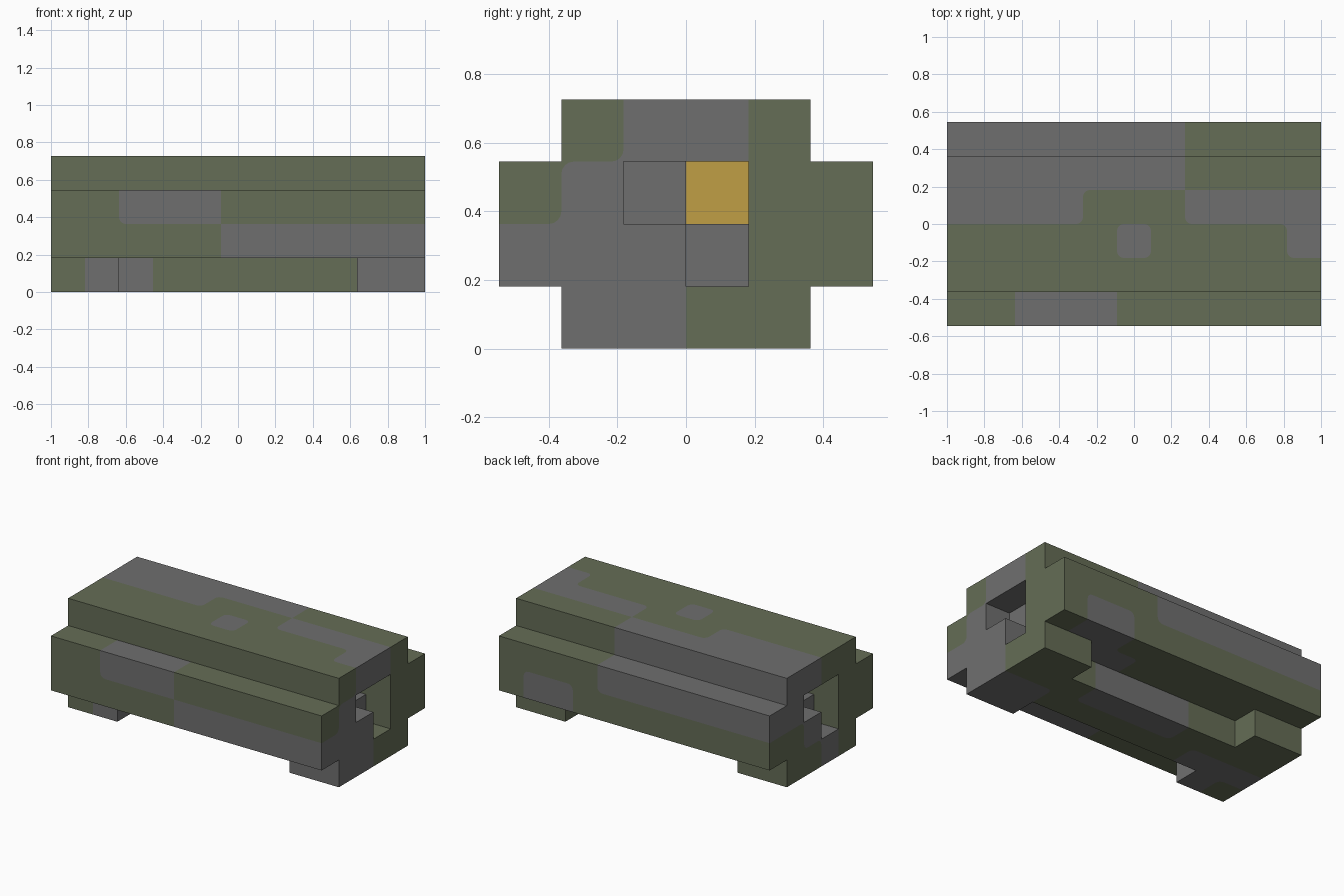
import bpy, bmesh, math
from mathutils import Vector

cube = bpy.data.objects.get("Cube")
if cube:
    bpy.data.objects.remove(cube, do_unlink=True)

U = 2 / 11          # size of one block
R = 0.2             # rounding of paint corners, in blocks
GREEN, GREY, GOLD = range(3)


def material(name, colour):
    m = bpy.data.materials.new(name)
    m.use_nodes = True
    m.diffuse_color = (*colour, 1)
    m.node_tree.nodes["Principled BSDF"].inputs["Base Color"].default_value = (*colour, 1)
    return m


materials = [material("olive_green", (0.130, 0.153, 0.093)),
             material("mid_grey", (0.159, 0.159, 0.159)),
             material("brass_gold", (0.527, 0.342, 0.058))]

cells = {}


def span(r):
    return range(r[0], r[1] + 1) if isinstance(r, tuple) else (r,)


def box(x, y, z, colour):
    """Fill a range of blocks (inclusive); None carves them away."""
    for i in span(x):
        for j in span(y):
            for k in span(z):
                if colour is None:
                    cells.pop((i, j, k), None)
                else:
                    cells[i, j, k] = colour


# Solid shape: wide middle, narrower deck, keel with four feet
LONG = (0, 10)
box(LONG, (0, 5), (1, 2), GREEN)
box(LONG, (1, 4), 3, GREEN)
box(LONG, (2, 3), 0, GREEN)
for end in ((0, 1), (9, 10)):
    for side in (1, 4):
        box(end, side, 0, GREEN)

# Grey camouflage on the deck
box((0, 3), 3, 3, GREY)
box((7, 10), 3, 3, GREY)
box((0, 6), 4, 3, GREY)
box(5, 2, 3, GREY)
box(10, 2, 3, GREY)
# Front and back flanks
box((2, 4), 0, 2, GREY)
box((5, 10), 0, 1, GREY)
box((0, 6), 5, 2, GREY)
box((8, 9), 5, 1, GREY)
box((7, 8), 4, 1, GREY)
# Ends
box(10, 1, (1, 2), GREY)
box(10, 2, 1, GREY)
box(0, 4, 2, GREY)
box(0, 3, 1, GREY)
# Keel and feet
box((9, 10), (1, 2), 0, GREY)
box((0, 2), 2, 0, GREY)
box(1, 1, 0, GREY)
box((4, 7), 3, 0, GREY)

# Stepped pocket in each end with a gold core behind it
for end, step, low in ((10, -1, 3), (0, 1, 2)):
    box(end, (2, 3), 2, None)
    box(end, low, 1, None)
    box(end + step, 5 - low, 2, GREY)
    box(end + step, low, 1, GREY)
    box(end + step, low, 2, None)
    box(end + 2 * step, low, 2, GOLD)

AXES = [Vector((1, 0, 0)), Vector((0, 1, 0)), Vector((0, 0, 1))]


def key(v):
    return tuple(round(c) for c in v)


def face_colour(pos, normal):
    """Colour of an exposed block face, or None where there is none."""
    if key(pos + normal) in cells:
        return None
    return cells.get(key(pos))


def add_face(bm, points, normal, colour):
    offset = Vector((-5, -2.5, 0.5))
    face = bm.faces.new([bm.verts.new((p + offset) * U) for p in points])
    face.material_index = colour
    face.normal_update()
    if face.normal.dot(normal) < 0:
        face.normal_flip()


def add_block_face(bm, pos, normal, u, v):
    """One square; a corner surrounded by another colour gets a rounded cut."""
    colour = face_colour(pos, normal)
    outline = []
    centre = pos + normal / 2
    for su, sv in ((1, 1), (-1, 1), (-1, -1), (1, -1)):
        a, b = u * su, v * sv
        corner = centre + (a + b) / 2
        beside = [face_colour(pos + d, normal) for d in (a, b)]
        diagonal = face_colour(pos + a + b, normal)
        if None in beside or colour in beside or diagonal == colour:
            outline.append(corner)
            continue
        pivot = corner - (a + b) * R
        angles = [math.pi / 2 * n / 4 for n in range(5)]
        arc = [pivot + (a * math.cos(t) + b * math.sin(t)) * R for t in angles]
        if su * sv < 0:
            arc.reverse()
        outline += arc
        for p, q in zip(arc, arc[1:]):
            add_face(bm, [corner, p, q], normal, beside[0])
    add_face(bm, outline, normal, colour)


def build(name, belongs):
    bm = bmesh.new()
    for cell, colour in cells.items():
        if not belongs(cell, colour):
            continue
        pos = Vector(cell)
        for n in range(3):
            for sign in (1, -1):
                normal = AXES[n] * sign
                if face_colour(pos, normal) is not None:
                    add_block_face(bm, pos, normal, AXES[(n + 1) % 3], AXES[(n + 2) % 3])
    bmesh.ops.remove_doubles(bm, verts=bm.verts, dist=0.0001)
    mesh = bpy.data.meshes.new(name)
    bm.to_mesh(mesh)
    bm.free()
    for m in materials:
        mesh.materials.append(m)
    bpy.context.collection.objects.link(bpy.data.objects.new(name, mesh))


build("keel_and_feet", lambda c, col: c[2] == 0)
build("hull", lambda c, col: c[2] in (1, 2) and col != GOLD)
build("deck", lambda c, col: c[2] == 3)
build("gold_cores", lambda c, col: col == GOLD)
